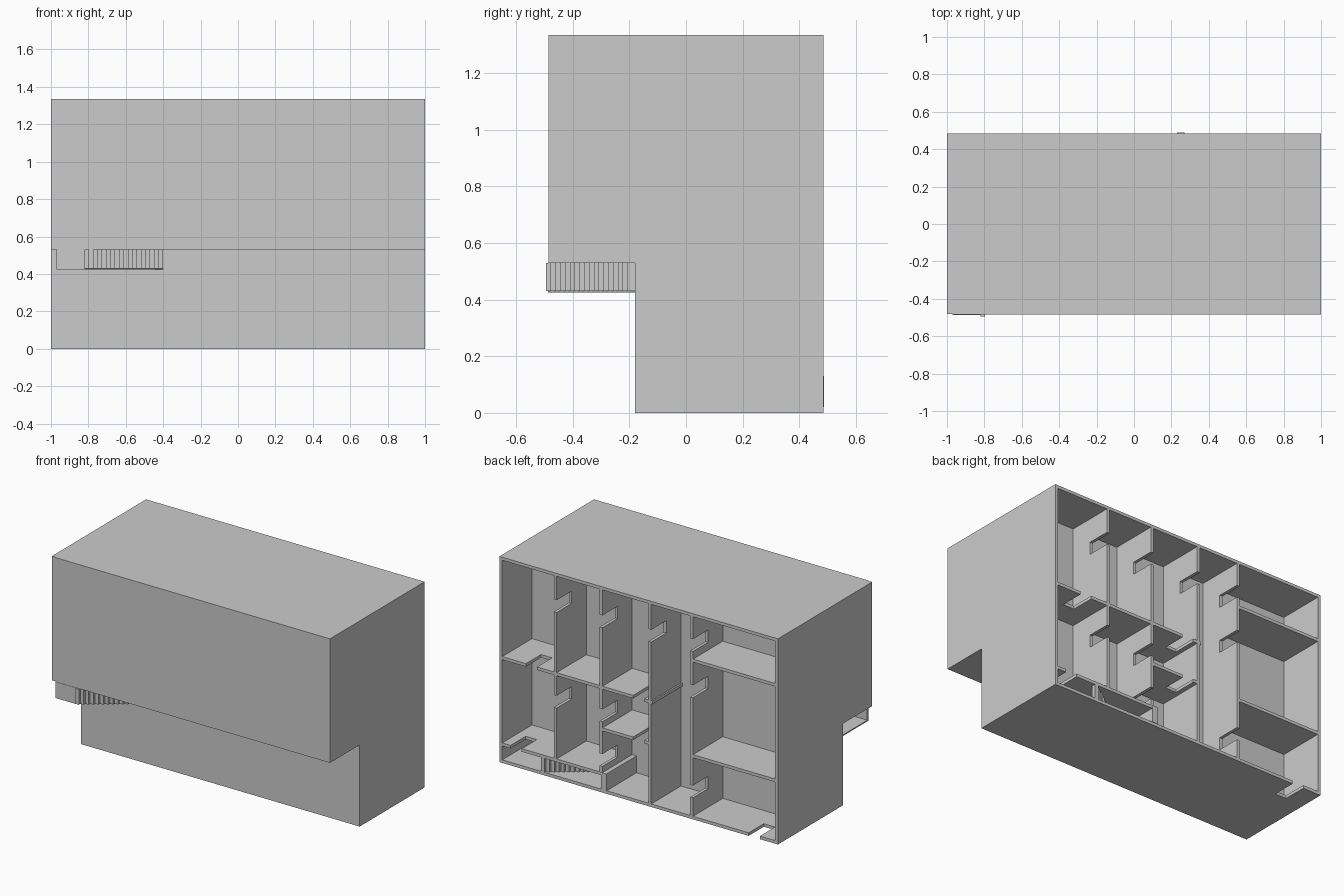
import bpy, bmesh
from mathutils import Vector

cube = bpy.data.objects.get("Cube")
if cube:
    bpy.data.objects.remove(cube, do_unlink=True)

BACK, SLAB, MID, FRONT = 0.485, 0.18, -0.18, -0.485
TOP, OVERHANG = 1.335, 0.53
T = 0.02            # wall thickness
DOOR_W, DOOR_H = 0.08, 0.155


def prism(name, points, offset):
    """Extrude a closed outline of 3D points along an offset."""
    bm = bmesh.new()
    face = bm.faces.new([bm.verts.new(p) for p in points])
    out = bmesh.ops.extrude_face_region(bm, geom=[face])
    moved = [g for g in out["geom"] if isinstance(g, bmesh.types.BMVert)]
    bmesh.ops.translate(bm, verts=moved, vec=Vector(offset))
    bmesh.ops.recalc_face_normals(bm, faces=bm.faces)
    mesh = bpy.data.meshes.new(name)
    bm.to_mesh(mesh)
    bm.free()
    obj = bpy.data.objects.new(name, mesh)
    bpy.context.collection.objects.link(obj)
    return obj


def box(name, x0, x1, y0, y1, z0, z1):
    pts = [(x0, y0, z0), (x1, y0, z0), (x1, y1, z0), (x0, y1, z0)]
    return prism(name, pts, (0, 0, z1 - z0))


def outline(a, b, doors):
    """Panel outline with door notches cut in its open edge."""
    pts = [(b, SLAB), (a, SLAB), (a, BACK)]
    for d in sorted(doors):
        pts += [(d, BACK), (d, BACK - DOOR_H),
                (d + DOOR_W, BACK - DOOR_H), (d + DOOR_W, BACK)]
    return pts + [(b, BACK)]


def upright(name, x, z0, z1, doors=()):
    pts = [(x - T / 2, y, z) for z, y in outline(z0, z1, doors)]
    return prism(name, pts, (T, 0, 0))


def shelf(name, z, x0, x1, doors=()):
    pts = [(x, y, z - T / 2) for x, y in outline(x0, x1, doors)]
    return prism(name, pts, (0, 0, T))


def stairs(name, start, end, z0, z1, count):
    """Flight of overlapping bars between two (x, y) points."""
    dx, dy = (end[0] - start[0]) / count, (end[1] - start[1]) / count
    for i in range(count):
        x, y = start[0] + i * dx, start[1] + i * dy
        box(f"{name}_{i + 1}", min(x, x + dx), max(x, x + dx),
            y + 1.6 * dy, y, z0, z1)


# Closed body: stepped side profile, leaving the open rooms behind it
profile = [(SLAB, 0), (MID, 0), (MID, OVERHANG), (FRONT, OVERHANG),
           (FRONT, TOP), (SLAB, TOP)]
prism("main_body", [(-0.97, y, z) for y, z in profile], (1.97, 0, 0))
edge = [(max(y, FRONT + 0.004), z) for y, z in profile]
prism("right_side_wall", [(-1, y, z) for y, z in edge], (0.03, 0, 0))

# Outer frame around the rooms
e = T / 2
shelf("roof_edge", TOP - e, -1, 1)
shelf("base_edge", e, -1, 1, [-0.87])
upright("left_frame", 1 - e, T, TOP - T)
upright("right_frame", -1 + e, T, TOP - T)

# Upright partitions with doorways
upright("partition_a", 0.60, 0.13, TOP - T, [0.46, 1.08])
upright("partition_b", 0.27, 0.13, TOP - T, [0.17, 0.46, 1.07])
upright("partition_c", -0.08, T, TOP - T, [1.07])
upright("partition_d", -0.38, T, TOP - T, [0.14, 0.79, 1.09])

# Level partitions
shelf("long_cross_wall", 0.68, -0.10, 1 - T, [-0.04, 0.73])
shelf("short_cross_wall", 0.41, -0.07, 0.26, [-0.04])
shelf("corridor_wall", 0.12, 0.24, 1 - T, [0.84])
shelf("large_room_wall_upper", 1.03, -1 + T, -0.39)
shelf("large_room_wall_lower", 0.41, -1 + T, -0.39)
box("corridor_end_wall", 0.23, 0.27, SLAB, BACK + 0.003, 0.02, 0.13)

# Indoor flight in the corridor
stairs("indoor_step", (0.70, BACK), (0.28, SLAB), T, 0.11, 18)

# Outdoor flight with landing and thin side panel
stairs("outdoor_step", (-0.40, MID), (-0.82, FRONT), 0.43, OVERHANG, 18)
box("landing", -0.97, -0.82, FRONT - 0.002, FRONT + 0.012, 0.425, OVERHANG)
side = [(-0.97, FRONT), (-0.82, FRONT), (-0.40, MID), (-0.97, MID)]
prism("stair_side_panel", [(x, y, 0.425) for x, y in side], (0, 0, 0.008))
